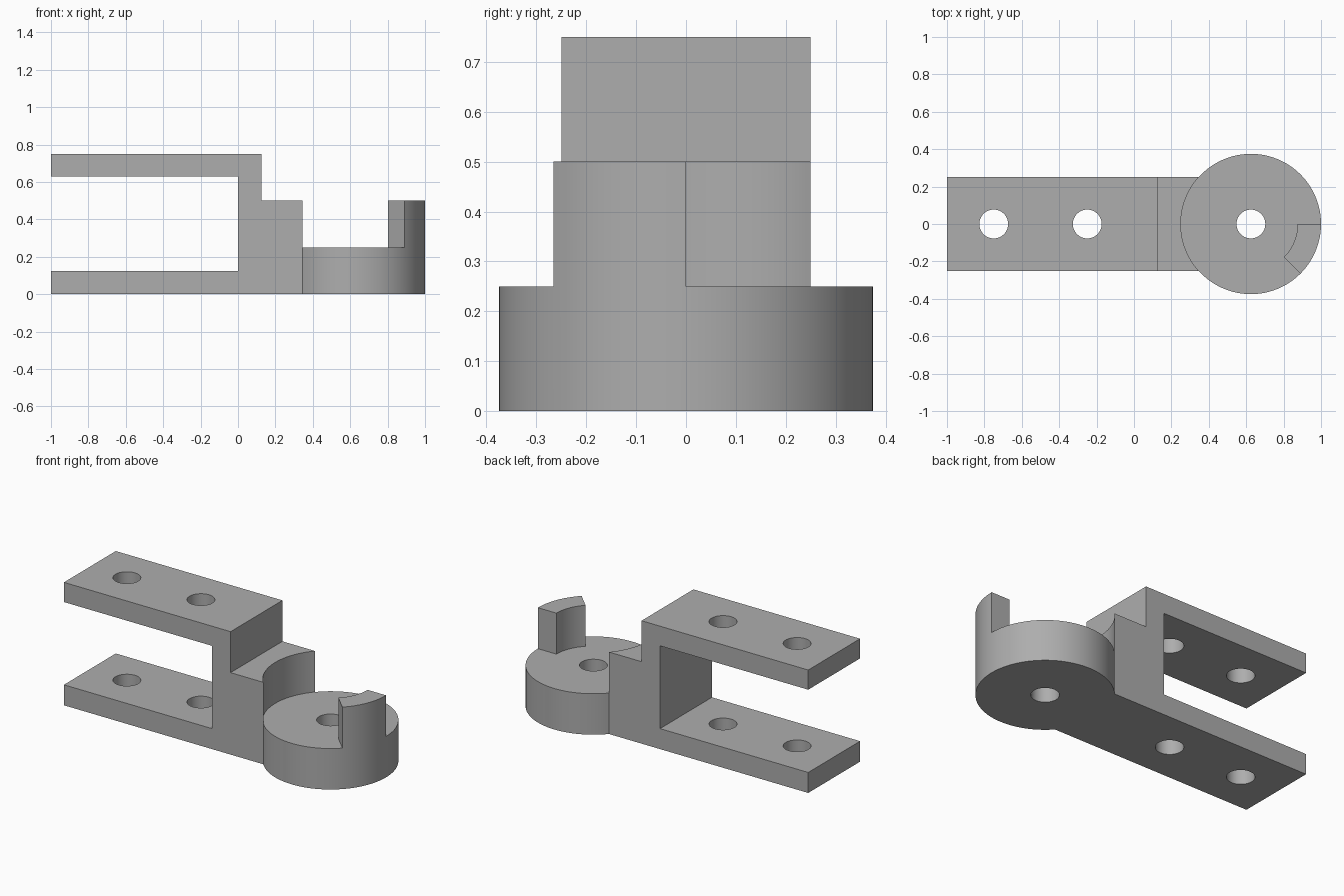
import bpy, bmesh, math

if "Cube" in bpy.data.objects:
    bpy.data.objects.remove(bpy.data.objects["Cube"])

SEGMENTS = 96
DISC_X, DISC_R = 0.625, 0.375

grey = bpy.data.materials.new("plain grey")
grey.diffuse_color = (0.42, 0.42, 0.42, 1)
grey.use_nodes = True
grey.node_tree.nodes["Principled BSDF"].inputs["Base Color"].default_value = grey.diffuse_color


def prism(name, points, direction):
    """Extrude a flat outline of 3D points along a direction."""
    bm = bmesh.new()
    face = bm.faces.new([bm.verts.new(p) for p in points])
    top = bmesh.ops.extrude_face_region(bm, geom=[face])["geom"]
    bmesh.ops.translate(bm, vec=direction,
                        verts=[v for v in top if isinstance(v, bmesh.types.BMVert)])
    bmesh.ops.recalc_face_normals(bm, faces=bm.faces)
    mesh = bpy.data.meshes.new(name)
    bm.to_mesh(mesh)
    bm.free()
    mesh.materials.append(grey)
    obj = bpy.data.objects.new(name, mesh)
    bpy.context.collection.objects.link(obj)
    return obj


def arc(x, r, z, start, count):
    """Points on a circle around (x, 0), in steps of one segment."""
    step = math.tau / SEGMENTS
    return [(x + r * math.cos((start + i) * step), r * math.sin((start + i) * step), z)
            for i in range(count)]


def cylinder(name, x, r, z0, z1):
    return prism(name, arc(x, r, z0, 0, SEGMENTS), (0, 0, z1 - z0))


def combine(target, other, operation):
    mod = target.modifiers.new(operation, "BOOLEAN")
    mod.object, mod.operation, mod.solver = other, operation, "EXACT"
    bpy.context.view_layer.objects.active = target
    bpy.ops.object.modifier_apply(modifier=mod.name)
    bpy.data.objects.remove(other)


# Forked arm with a stepped shoulder
profile = [(-1, 0), (0.45, 0), (0.45, 0.5), (0.125, 0.5), (0.125, 0.75), (-1, 0.75),
           (-1, 0.63), (0, 0.63), (0, 0.125), (-1, 0.125)]
bracket = prism("hinge_bracket", [(x, -0.25, z) for x, z in profile], (0, 0.5, 0))

# Curved recess above the disc, then the disc itself
combine(bracket, cylinder("recess_cutter", DISC_X, DISC_R, 0.25, 1), "DIFFERENCE")
combine(bracket, cylinder("pivot_disc", DISC_X, DISC_R, 0, 0.25), "UNION")

# Upright stop tab: one eighth of a ring on the disc rim
n = SEGMENTS // 8
ring = arc(DISC_X, DISC_R, 0.25, -n, n + 1) + arc(DISC_X, 0.25, 0.25, -n, n + 1)[::-1]
combine(bracket, prism("stop_tab", ring, (0, 0, 0.25)), "UNION")

# Pivot hole and the fork's bolt holes
for x in (-0.75, -0.25, DISC_X):
    combine(bracket, cylinder("hole_cutter", x, 0.077, -0.1, 1), "DIFFERENCE")

bpy.ops.object.select_all(action="DESELECT")
bracket.select_set(True)
bpy.context.view_layer.objects.active = bracket
bpy.ops.object.shade_smooth_by_angle(angle=math.radians(30))
